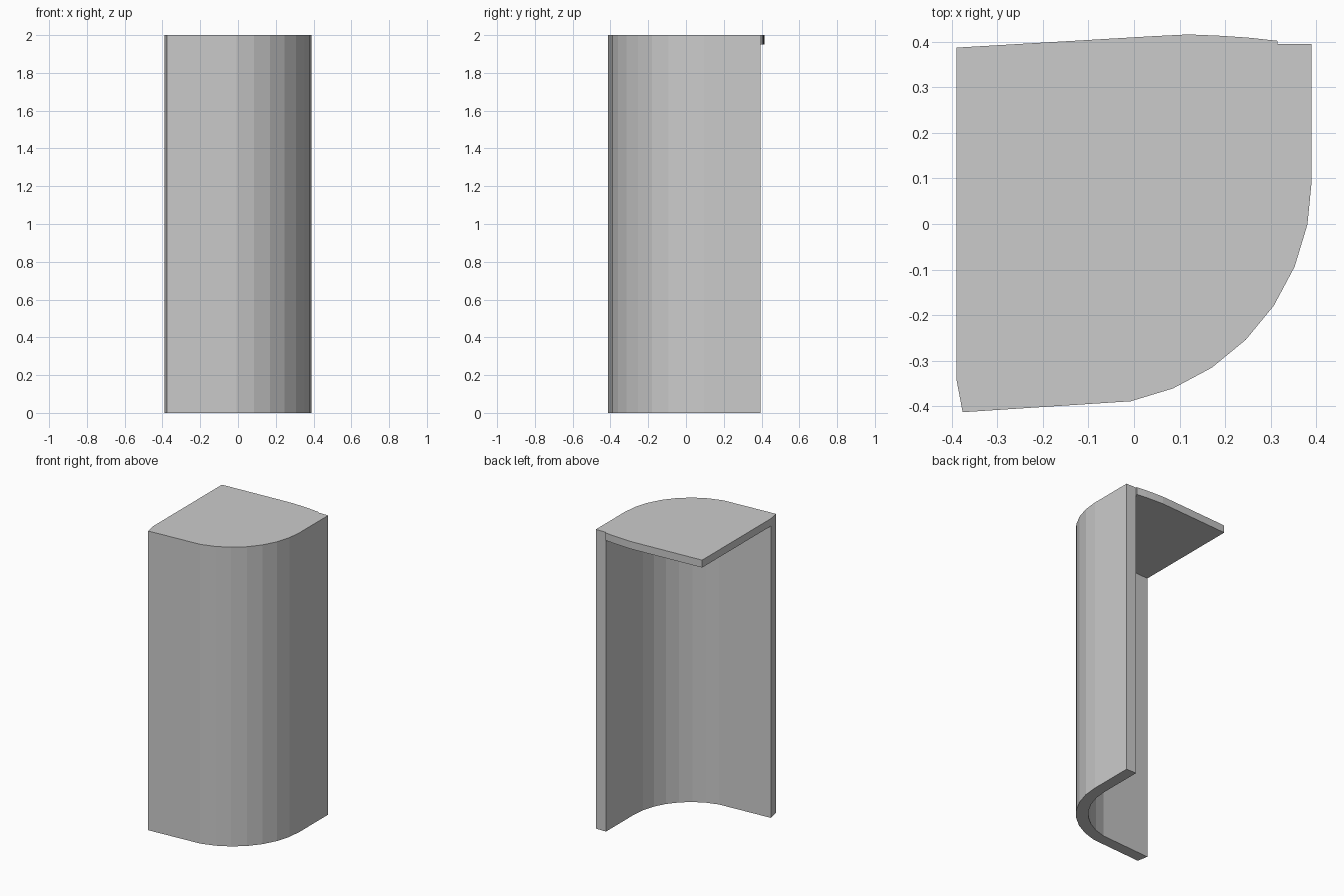
import bpy, bmesh
from math import cos, sin, radians

cube = bpy.data.objects.get("Cube")
if cube:
    bpy.data.objects.remove(cube, do_unlink=True)

grey = bpy.data.materials.new("light_grey")
grey.use_nodes = True
colour = (0.6, 0.6, 0.6, 1)
grey.diffuse_color = colour
grey.node_tree.nodes["Principled BSDF"].inputs["Base Color"].default_value = colour

HEIGHT, CAP = 2.0, 0.05


def extrude_profile(name, points, z0, z1):
    """Closed plan outline raised from z0 to z1."""
    bm = bmesh.new()
    face = bm.faces.new([bm.verts.new((x, y, z0)) for x, y in points])
    raised = bmesh.ops.extrude_face_region(bm, geom=[face])["geom"]
    verts = [v for v in raised if isinstance(v, bmesh.types.BMVert)]
    bmesh.ops.translate(bm, verts=verts, vec=(0, 0, z1 - z0))
    bmesh.ops.recalc_face_normals(bm, faces=bm.faces[:])
    mesh = bpy.data.meshes.new(name)
    bm.to_mesh(mesh)
    bm.free()
    mesh.materials.append(grey)
    obj = bpy.data.objects.new(name, mesh)
    bpy.context.collection.objects.link(obj)
    return obj


def wall_line(radius, front_end, back_end):
    """Straight front, faceted round corner, straight side."""
    arc = [radians(-78.75 + 11.25 * i) for i in range(8)]
    corner = [(-0.1035 + radius * cos(a), 0.095 + radius * sin(a)) for a in arc]
    return [front_end] + corner + [back_end]


outer = wall_line(0.4935, (-0.376, -0.413), (0.39, 0.395))
inner = wall_line(0.4185, (-0.39, -0.339), (0.315, 0.395))

# Curved upright wall, open at the back and right
extrude_profile("curved_wall", outer + inner[::-1], 0, HEIGHT)

# Top panel fitted inside the wall, with a bowed back edge
back_edge = [(0.315, 0.402), (0.25, 0.409), (0.19, 0.413), (0.12, 0.416),
             (0.04, 0.412), (-0.39, 0.387)]
extrude_profile("top_panel", inner[:-1] + back_edge, HEIGHT - CAP, HEIGHT)
